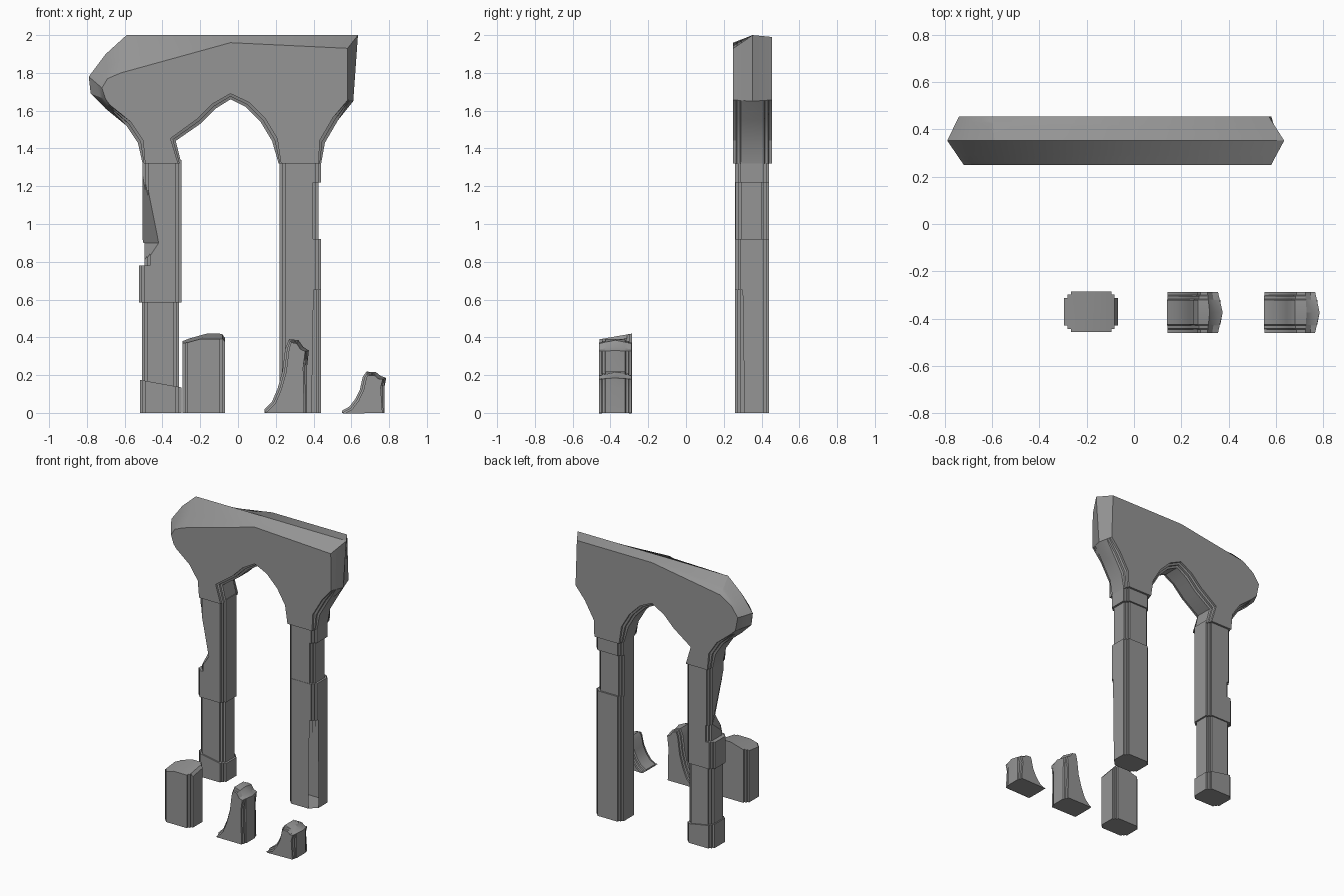
import bpy
import bmesh
import math
from mathutils import Vector

default_cube = bpy.data.objects.get("Cube")
if default_cube:
    bpy.data.objects.remove(default_cube, do_unlink=True)

# Single weathered stone colour
stone = bpy.data.materials.new("grey_stone")
stone.use_nodes = True
grey = (0.3, 0.3, 0.3, 1)
stone.diffuse_color = grey
stone.node_tree.nodes["Principled BSDF"].inputs["Base Color"].default_value = grey


def finish(name, bm):
    """Turn a bmesh into a stone object with soft shading on shallow angles."""
    bmesh.ops.recalc_face_normals(bm, faces=bm.faces)
    mesh = bpy.data.meshes.new(name)
    bm.to_mesh(mesh)
    bm.free()
    mesh.materials.append(stone)
    obj = bpy.data.objects.new(name, mesh)
    bpy.context.collection.objects.link(obj)
    bpy.ops.object.select_all(action="DESELECT")
    obj.select_set(True)
    bpy.context.view_layer.objects.active = obj
    bpy.ops.object.shade_smooth_by_angle(angle=math.radians(25))
    return obj


def bridge(bm, rings):
    """Skin consecutive vertex rings and cap both ends."""
    for ring, following in zip(rings, rings[1:]):
        count = len(ring)
        for i in range(count):
            j = (i + 1) % count
            bm.faces.new((ring[i], ring[j], following[j], following[i]))
    bm.faces.new(rings[0])
    bm.faces.new(rings[-1])


def chip(bm, centre, points):
    """Slice away the side of a plane that lies opposite the centre."""
    a, b, c = (Vector(p) for p in points)
    normal = (b - a).cross(c - a).normalized()
    if normal.dot(centre - a) > 0:
        normal.negate()
    geom = bm.verts[:] + bm.edges[:] + bm.faces[:]
    cut = bmesh.ops.bisect_plane(bm, geom=geom, plane_co=a, plane_no=normal, clear_outer=True)
    edges = [e for e in cut["geom_cut"] if isinstance(e, bmesh.types.BMEdge)]
    bmesh.ops.holes_fill(bm, edges=edges, sides=0)


def column(name, xs, ys, zs, chips=(), step=0.014):
    """Upright shaft whose four corners are cut back in two small steps."""
    corner = [(0, 2), (1, 2), (1, 1), (2, 1), (2, 0)]
    outline = []
    for x, y, sx, sy in ((xs[0], ys[0], 1, 1), (xs[1], ys[0], -1, 1),
                         (xs[1], ys[1], -1, -1), (xs[0], ys[1], 1, -1)):
        part = [(x + sx * u * step, y + sy * v * step) for u, v in corner]
        outline += part if sx == sy else part[::-1]
    bm = bmesh.new()
    bridge(bm, [[bm.verts.new((x, y, z)) for x, y in outline] for z in zs])
    centre = Vector((sum(xs), sum(ys), sum(zs))) / 2
    for points in chips:
        chip(bm, centre, points)
    return finish(name, bm)


def inset(outline, amount):
    """Move an anticlockwise outline inwards, keeping its base level."""
    base = min(z for x, z in outline)
    result = []
    for i, (x, z) in enumerate(outline):
        before, after = outline[i - 1], outline[(i + 1) % len(outline)]
        along = Vector((after[0] - before[0], after[1] - before[1])).normalized()
        new_z = z if z == base else z + along.x * amount
        result.append((x - along.y * amount, new_z))
    return result


def slab(name, outline, ys, amount, plain=(), front=None, back=None):
    """Upright slab: stepped rims, or plain slopes at the listed points."""
    middle = (ys[0] + ys[1]) / 2
    steps = [(0, 0.6), (0.5, 0.65), (0.5, 0.8), (1, 0.85), (1, 1)]
    bm = bmesh.new()

    def side(y_end, changes):
        face = inset(outline, amount)
        for i, point in (changes or {}).items():
            face[i] = point
        rings = []
        for shrink, depth in steps:
            ring = []
            for i, ((x, z), (fx, fz)) in enumerate(zip(outline, face)):
                s = depth if i in plain else shrink
                y = middle + (y_end - middle) * depth
                ring.append(bm.verts.new((x + (fx - x) * s, y, z + (fz - z) * s)))
            rings.append(ring)
        return rings

    ridge = [bm.verts.new((x, middle, z)) for x, z in outline]
    bridge(bm, side(ys[0], front)[::-1] + [ridge] + side(ys[1], back))
    return finish(name, bm)


# Broken arch head, running anticlockwise from the point of the arch
head = [(-.04, 1.66), (.04, 1.62), (.12, 1.54), (.18, 1.44), (.215, 1.32),
        (.44, 1.32), (.46, 1.43), (.53, 1.55), (.61, 1.65), (.635, 2),
        (-.04, 2), (-.59, 2), (-.7, 1.9), (-.79, 1.78), (-.78, 1.69),
        (-.7, 1.61), (-.59, 1.52), (-.53, 1.43), (-.505, 1.32),
        (-.3, 1.32), (-.33, 1.44), (-.2, 1.53), (-.12, 1.61)]
slab("arch_head", head, (.25, .455), .03, plain=range(8, 16),
     front={0: (-.04, 1.69), 9: (.58, 1.93), 10: (-.04, 1.96), 11: (-.62, 1.8),
            12: (-.69, 1.77), 13: (-.72, 1.72), 14: (-.7, 1.66)},
     back={0: (-.04, 1.69), 9: (.57, 1.99), 10: (-.04, 1.99), 11: (-.6, 1.9),
           12: (-.69, 1.84), 13: (-.74, 1.77), 14: (-.72, 1.67)})

# Right-hand pillar: chipped foot, full shaft, recessed band and collar
depth = (.26, .44)
span = (.22, .44)
column("east_pillar_foot", span, depth, (0, .65),
       [((.39, .26, 0), (.44, .31, 0), (.4, .26, .65))])
column("east_pillar_shaft", span, depth, (.65, .92))
column("east_pillar_recess", (.22, .425), (.262, .428), (.9, 1.24))
column("east_pillar_collar", span, depth, (1.22, 1.34))

# Left-hand pillar: plinth, narrow shaft, wide band and gouged upper shaft
column("west_pillar_plinth", (-.52, -.3), depth, (0, .2),
       [((-.52, .2, .175), (-.3, .2, .135), (-.3, .5, .135))])
column("west_pillar_shaft", (-.508, -.312), (.27, .43), (.1, .6))
column("west_pillar_band", (-.525, -.3), depth, (.585, .78))
low, mid, side, high = (-.5, .26, .78), (-.42, .26, .9), (-.495, .4, .9), (-.505, .26, 1.33)
column("west_pillar_gouge", (-.495, -.3), depth, (.78, .9), [(low, mid, side)])
column("west_pillar_upper", (-.505, -.3), depth, (.9, 1.34), [(mid, side, high)])

# Upright broken block
column("broken_block", (-.295, -.068), (-.457, -.285), (0, .45),
       [((-.295, -.45, .365), (-.17, -.45, .4), (-.2, -.285, .41)),
        ((-.2, -.457, .39), (-.1, -.457, .39), (-.1, -.285, .42)),
        ((-.09, -.457, .4), (-.068, -.457, .37), (-.068, -.285, .4))])

# Two curved fragments sharing one swept outline
fragment = [(.14, 0), (.365, 0), (.365, .24), (.375, .33), (.345, .35), (.32, .385),
            (.27, .39), (.25, .34), (.235, .22), (.21, .13), (.18, .06), (.14, .02)]
for name, shift, height in (("tall_fragment", 0, 1), ("short_fragment", .41, .56)):
    outline = [(x + shift, z * height) for x, z in fragment]
    slab(name, outline, (-.46, -.288), .02, plain=(3, 4, 5))
